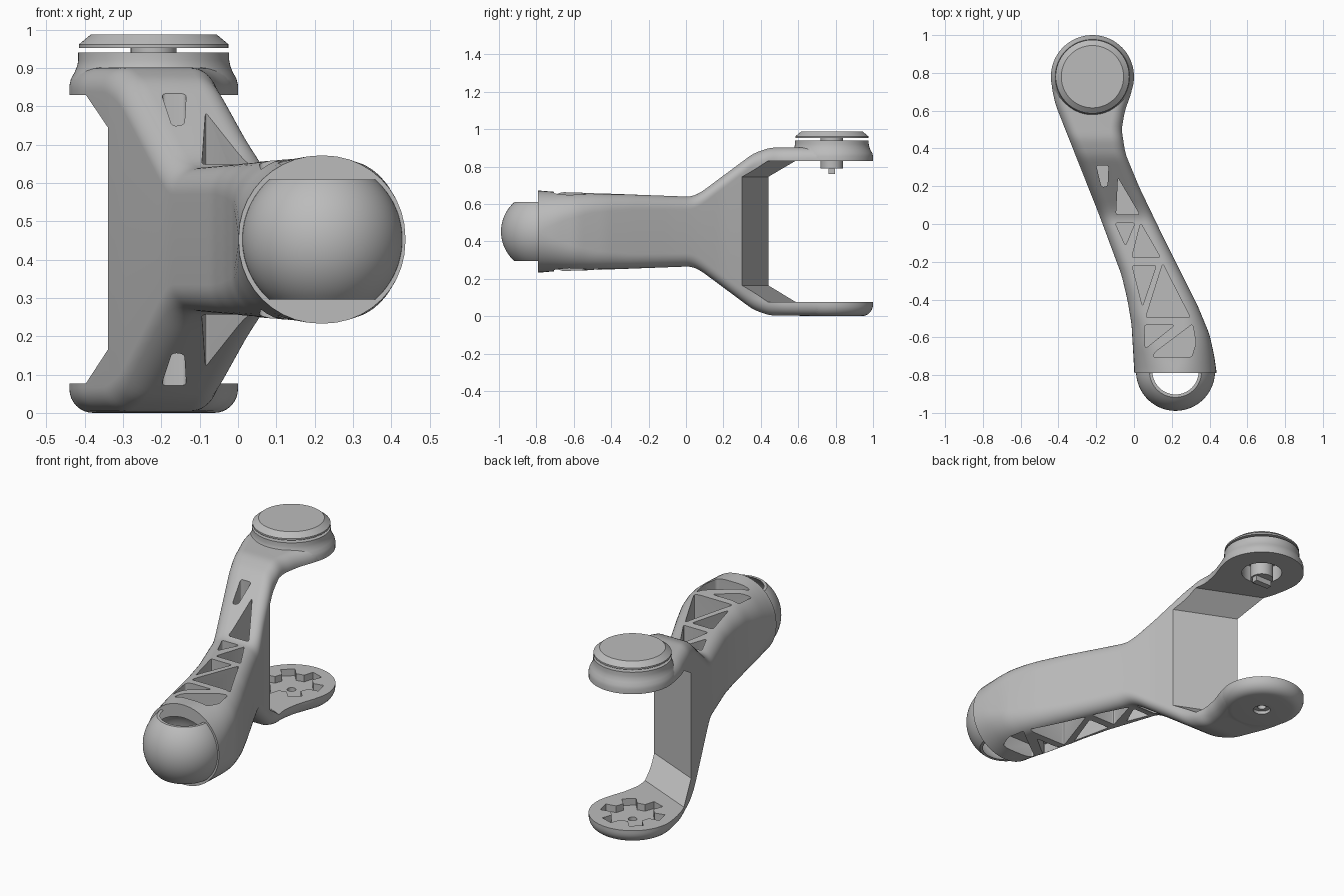
import bpy, bmesh, math
from mathutils import Matrix

if "Cube" in bpy.data.objects:
    bpy.data.objects.remove(bpy.data.objects["Cube"])

MID = 0.4525            # mirror height of the arm
TIP = (-0.22, 0.78)     # axis of the fork
BALL = (0.22, -0.78)    # axis of the hollow ball

grey = bpy.data.materials.new("plain_grey")
grey.use_nodes = True
grey.diffuse_color = (0.5, 0.5, 0.5, 1)
grey.node_tree.nodes["Principled BSDF"].inputs["Base Color"].default_value = (0.5, 0.5, 0.5, 1)


def finish(name, bm, helper=False):
    bmesh.ops.recalc_face_normals(bm, faces=bm.faces)
    mesh = bpy.data.meshes.new(name)
    bm.to_mesh(mesh)
    bm.free()
    ob = bpy.data.objects.new(name, mesh)
    bpy.context.collection.objects.link(ob)
    mesh.materials.append(grey)
    ob.hide_render = helper
    return ob


def prism(bm, points, z0, z1, rounding=0.0):
    """Add an upright prism, optionally with rounded upright edges."""
    part = bmesh.new()
    low = [part.verts.new((x, y, z0)) for x, y in points]
    high = [part.verts.new((x, y, z1)) for x, y in points]
    part.faces.new(low)
    part.faces.new(high)
    n = len(points)
    sides = [part.faces.new((low[i], low[i - 1], high[i - 1], high[i])) for i in range(n)]
    if rounding:
        edges = [e for e in part.edges if e.verts[0].co.xy == e.verts[1].co.xy]
        bmesh.ops.recalc_face_normals(part, faces=part.faces)
        bmesh.ops.bevel(part, geom=edges, offset=rounding, segments=4, affect='EDGES', profile=0.5)
    temp = bpy.data.meshes.new("temp")
    part.to_mesh(temp)
    part.free()
    bm.from_mesh(temp)
    bpy.data.meshes.remove(temp)


def lathe(name, profile, centre, helper=False, steps=72):
    """Spin a closed (radius, height) profile about an upright axis."""
    bm = bmesh.new()
    verts = [bm.verts.new((r, 0, z)) for r, z in profile]
    edges = [bm.edges.new((verts[i], verts[i + 1])) for i in range(len(verts) - 1)]
    bmesh.ops.spin(bm, geom=verts + edges, cent=(0, 0, 0), axis=(0, 0, 1),
                   angle=math.tau, steps=steps)
    bmesh.ops.remove_doubles(bm, verts=bm.verts, dist=1e-5)
    bmesh.ops.translate(bm, verts=bm.verts, vec=(*centre, 0))
    return finish(name, bm, helper)


def boolean(ob, cutter, operation):
    mod = ob.modifiers.new(operation.lower(), 'BOOLEAN')
    mod.operation = operation
    mod.solver = 'EXACT'
    mod.object = cutter
    bpy.context.view_layer.objects.active = ob
    bpy.ops.object.modifier_apply(modifier=mod.name)
    bpy.data.objects.remove(cutter)


def sample(table, y):
    """Softened linear lookup."""
    def at(v):
        if v <= table[0][0]:
            return table[0][1]
        for (a, p), (b, q) in zip(table, table[1:]):
            if v <= b:
                return p + (q - p) * (v - a) / (b - a)
        return table[-1][1]
    return sum(at(y + k * 0.012) for k in range(-2, 3)) / 5


# Arm: rounded-rectangle sections lofted from the ball to the fork
left = [(-0.79, 0.002), (-0.53, -0.013), (-0.4, -0.035), (-0.27, -0.066), (0.05, -0.185),
        (0.63, -0.415), (0.72, -0.435), (0.78, -0.438)]
right = [(-0.79, 0.438), (-0.7, 0.425), (-0.585, 0.4), (-0.43, 0.336), (-0.08, 0.16),
         (0.19, 0.03), (0.37, -0.045), (0.5, -0.066), (0.6, -0.048), (0.7, -0.012), (0.78, -0.002)]
half_height = [(-0.79, 0.22), (-0.7, 0.212), (-0.5, 0.206), (0.03, 0.186), (0.08, 0.21),
               (0.36, 0.418), (0.45, 0.449), (0.78, 0.449)]
corner = [(-0.79, 0.216), (-0.65, 0.15), (-0.5, 0.105), (-0.3, 0.08), (0, 0.07), (0.78, 0.06)]

bm = bmesh.new()
rings = []
COUNT = 90
for s in range(COUNT + 1):
    y = -0.79 + 1.57 * s / COUNT
    x0, x1, h, r = (sample(t, y) for t in (left, right, half_height, corner))
    cx, w = (x0 + x1) / 2, (x1 - x0) / 2
    r = min(r, w - 0.002, h - 0.002)
    ring = []
    for q, (sx, sz) in enumerate(((1, 1), (-1, 1), (-1, -1), (1, -1))):
        for k in range(11):
            a = (q + k / 10) * math.pi / 2
            ring.append(bm.verts.new((cx + sx * (w - r) + r * math.cos(a), y,
                                      MID + sz * (h - r) + r * math.sin(a))))
    rings.append(ring)
for a, b in zip(rings, rings[1:]):
    for i in range(len(a)):
        bm.faces.new((a[i - 1], a[i], b[i], b[i - 1]))
bm.faces.new(rings[0])
bm.faces.new(rings[-1])
arm = finish("arm", bm)

# Rounded fork ends with the raised upper collar
end_profile = [(0, 0)] + [(0.158 + 0.062 * math.sin(a), 0.062 - 0.062 * math.cos(a))
                          for a in (k * math.pi / 16 for k in range(9))]
end_profile += [(0.22, 0.855), (0.216, 0.872), (0.207, 0.888), (0.2, 0.905), (0.197, 0.92),
                (0.197, 0.94), (0, 0.94)]
boolean(arm, lathe("fork_ends", end_profile, TIP), 'UNION')

# Slot between the fork plates, with a skewed back wall
bm = bmesh.new()
slot = [(0.44, 0.165), (0.44, 0.745), (0.56, 0.83), (1.6, 0.83), (1.6, 0.077), (0.56, 0.077)]
ends = [[bm.verts.new((x, y - 0.433 * (x + 0.34), z)) for y, z in slot] for x in (-0.8, 0.5)]
for e in ends:
    bm.faces.new(e)
for i in range(len(slot)):
    bm.faces.new((ends[0][i - 1], ends[0][i], ends[1][i], ends[1][i - 1]))
boolean(arm, finish("slot_cutter", bm, True), 'DIFFERENCE')

# Truss pockets, mirrored on the underside
deep = [[(-0.2, 0.31), (-0.135, 0.31), (-0.14, 0.2), (-0.172, 0.195)],
        [(-0.085, 0.245), (0.03, 0.05), (-0.095, 0.05)],
        [(-0.1, 0.005), (0.005, 0.005), (-0.045, -0.115)],
        [(0.035, 0.005), (0.14, -0.178), (-0.012, -0.178)],
        [(-0.01, -0.22), (0.118, -0.22), (0.045, -0.435)],
        [(0.152, -0.21), (0.298, -0.495), (0.062, -0.495)]]
shallow = [[(0.055, -0.535), (0.215, -0.535), (0.06, -0.66)],
           [(0.31, -0.53), (0.328, -0.63), (0.305, -0.705), (0.1, -0.705), (0.11, -0.68)]]
bm = bmesh.new()
for shapes, floor in ((deep, 0.07), (shallow, 0.13)):
    for shape in shapes:
        for side in (-1, 1):
            prism(bm, shape, MID + side * floor, MID + side * 0.6, 0.012)
boolean(arm, finish("pocket_cutter", bm, True), 'DIFFERENCE')

# Splined recess and screw hole in the lower plate
star = []
for k in range(6):
    for radius, turn in ((0.11, -0.32), (0.165, -0.22), (0.165, 0.22), (0.11, 0.32)):
        a = k * math.tau / 6 + turn + 0.2
        star.append((TIP[0] + radius * math.cos(a), TIP[1] + radius * math.sin(a)))
bm = bmesh.new()
prism(bm, star, 0.04, 0.2)
boolean(arm, finish("spline_cutter", bm, True), 'DIFFERENCE')
boolean(arm, lathe("screw_cutter", [(0, -0.05), (0.045, -0.05), (0.045, 0.018), (0.022, 0.018),
                                    (0.022, 0.1), (0, 0.1)], TIP, True, 32), 'DIFFERENCE')

# Bearing hole in the upper plate
boolean(arm, lathe("bearing_cutter", [(0, 0.8), (0.105, 0.8), (0.105, 0.92), (0, 0.92)],
                   TIP, True, 48), 'DIFFERENCE')

# Hollow in the front of the arm
bm = bmesh.new()
bmesh.ops.create_uvsphere(bm, u_segments=48, v_segments=24, radius=1, matrix=Matrix.Translation(
    (*BALL, MID)) @ Matrix.Diagonal((0.185, 0.08, 0.15, 1)))
boolean(arm, finish("hollow_cutter", bm, True), 'DIFFERENCE')

# Ball shell, open above and below, only its front half
shell = []
for radius, sign in ((0.209, 1), (0.199, -1)):
    reach = math.asin(0.157 / radius)
    shell += [(radius * math.cos(sign * reach * k / 12), MID + radius * math.sin(sign * reach * k / 12))
              for k in range(-12, 13)]
shell.append(shell[0])
ball = lathe("ball_shell", shell, BALL, steps=96)
bm = bmesh.new()
x, y = BALL
prism(bm, [(x - 0.4, y + 0.01), (x + 0.4, y + 0.01), (x + 0.4, y + 0.5), (x - 0.4, y + 0.5)], 0, 1)
boolean(ball, finish("ball_cutter", bm, True), 'DIFFERENCE')

# Cap with its neck, hub and key
cap = lathe("cap", [(0, 0.953), (0.195, 0.953), (0.195, 0.962), (0.165, 0.987), (0, 0.987)], TIP)
hub = lathe("hub", [(0, 0.79), (0.06, 0.79), (0.06, 0.955), (0, 0.955)], TIP, steps=40)
bm = bmesh.new()
bmesh.ops.create_cube(bm, size=1, matrix=Matrix.Translation((*TIP, 0.785))
                      @ Matrix.Diagonal((0.1, 0.035, 0.05, 1)))
key = finish("hub_key", bm)

for ob in (arm, ball, cap, hub, key):
    bpy.ops.object.select_all(action='DESELECT')
    ob.select_set(True)
    bpy.context.view_layer.objects.active = ob
    bpy.ops.object.shade_smooth_by_angle(angle=math.radians(28))
